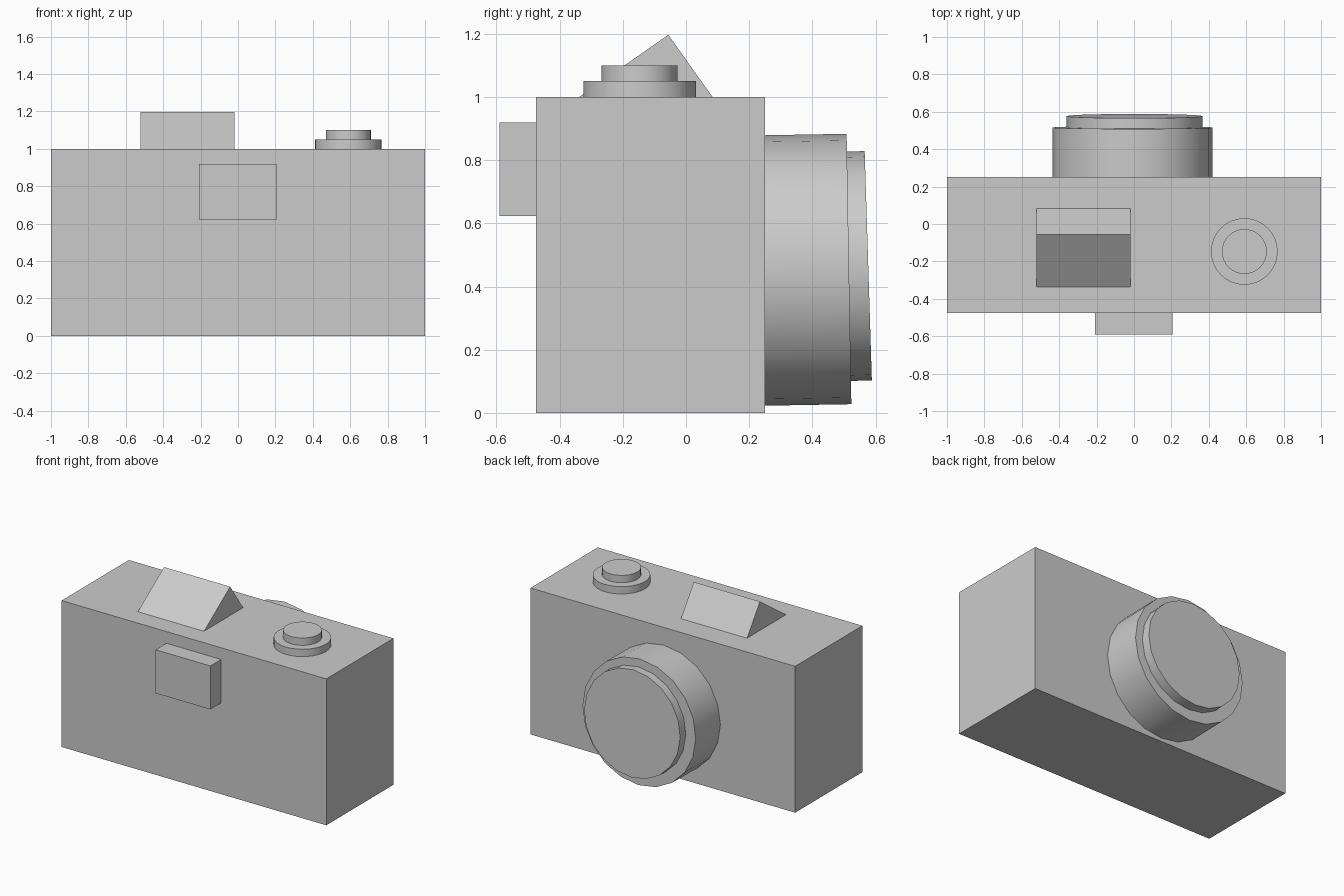
import bpy
import bmesh
from math import radians
from mathutils import Matrix, Vector

if "Cube" in bpy.data.objects:
    bpy.data.objects.remove(bpy.data.objects["Cube"])


def finish(name, bm, smooth=False):
    bmesh.ops.recalc_face_normals(bm, faces=bm.faces)
    mesh = bpy.data.meshes.new(name)
    bm.to_mesh(mesh)
    bm.free()
    obj = bpy.data.objects.new(name, mesh)
    bpy.context.collection.objects.link(obj)
    if smooth:
        bpy.ops.object.select_all(action='DESELECT')
        obj.select_set(True)
        bpy.context.view_layer.objects.active = obj
        bpy.ops.object.shade_smooth_by_angle(angle=radians(30))
    return obj


def box(name, lo, hi):
    lo, hi = Vector(lo), Vector(hi)
    bm = bmesh.new()
    bmesh.ops.create_cube(bm, size=1, matrix=Matrix.Translation((lo + hi) / 2)
                          @ Matrix.Diagonal((*(hi - lo), 1)))
    return finish(name, bm)


def disc(name, end, radius, depth, sides, turn=0):
    """Cylinder whose outer cap is centred on end; turn rotates its axis about x."""
    bm = bmesh.new()
    bmesh.ops.create_cone(bm, cap_ends=True, segments=sides, radius1=radius,
                          radius2=radius, depth=depth,
                          matrix=Matrix.Translation(end)
                          @ Matrix.Rotation(radians(turn), 4, 'X')
                          @ Matrix.Translation((0, 0, -depth / 2)))
    return finish(name, bm, smooth=True)


def prism(name, profile, x0, x1):
    bm = bmesh.new()
    face = bm.faces.new([bm.verts.new((x0, y, z)) for y, z in profile])
    ext = bmesh.ops.extrude_face_region(bm, geom=[face], use_keep_orig=True)
    verts = [g for g in ext['geom'] if isinstance(g, bmesh.types.BMVert)]
    bmesh.ops.translate(bm, verts=verts, vec=(x1 - x0, 0, 0))
    return finish(name, bm)


# Camera body and eyepiece
box("body", (-1, -0.475, 0), (1, 0.25, 1))
box("eyepiece", (-0.208, -0.591, 0.623), (0.205, -0.475, 0.92))

# Wedge-shaped flash housing on the top
prism("flash_housing", [(-0.338, 1), (0.084, 1), (-0.056, 1.197)], -0.52, -0.02)

# Shutter dial and button
disc("shutter_dial", (0.59, -0.147, 1.05), 0.178, 0.05, 32)
disc("shutter_button", (0.59, -0.147, 1.10), 0.12, 0.05, 32)

# Slightly tilted lens barrel and front ring
disc("lens_barrel", (-0.007, 0.516, 0.4555), 0.428, 0.275, 20, -89)
disc("lens_front", (0.003, 0.577, 0.466), 0.363, 0.075, 20, -88.2)
